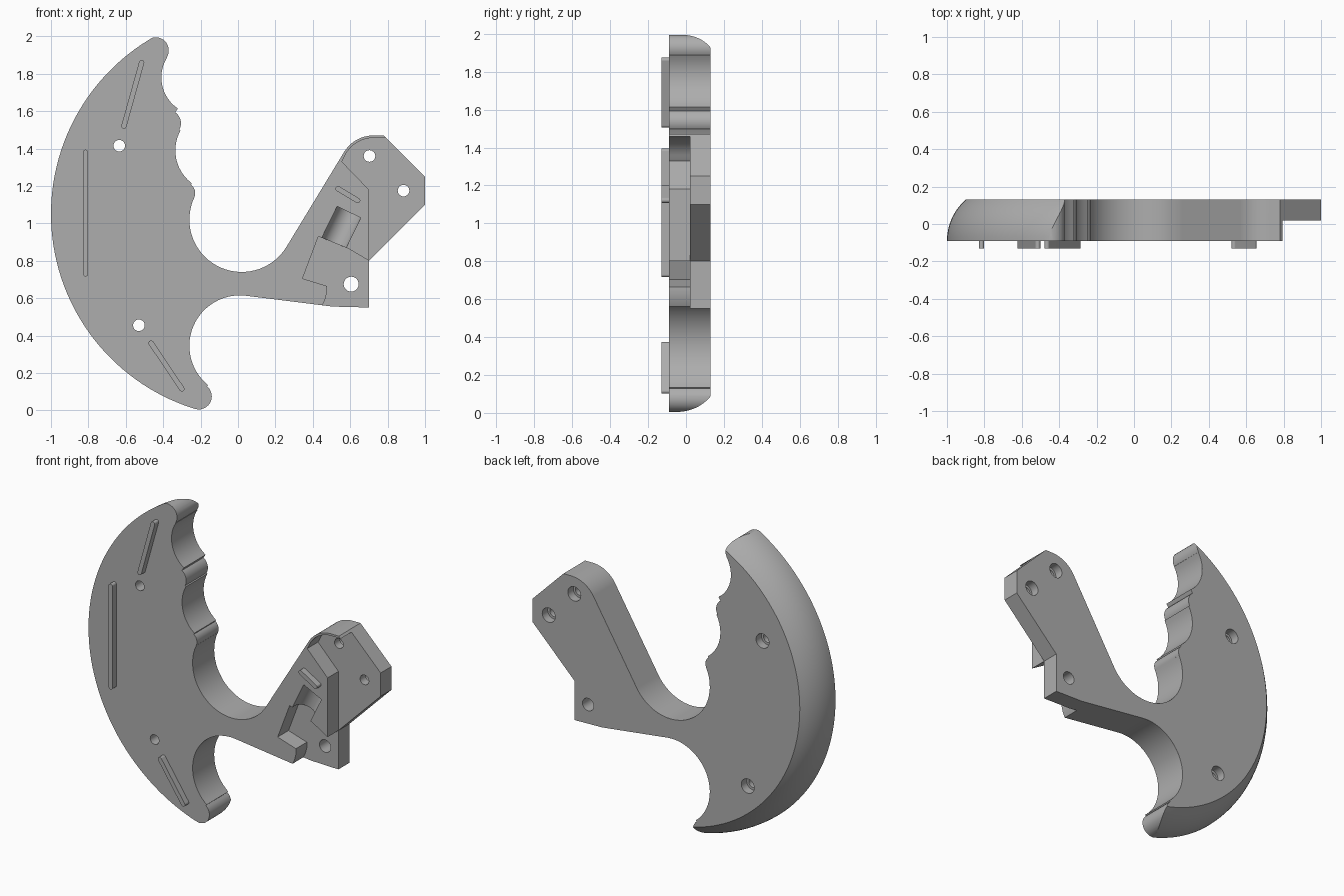
import bpy, bmesh, math
from mathutils import Vector

if "Cube" in bpy.data.objects:
    bpy.data.objects.remove(bpy.data.objects["Cube"], do_unlink=True)

FRONT, BACK, FLOOR = -0.09, 0.13, 0.02
CX, CZ, R = 0.09, 1.05, 1.09          # centre and radius of the outer arc

grey = bpy.data.materials.new("grey plastic")
grey.use_nodes = True
grey.diffuse_color = (0.42, 0.42, 0.42, 1)
grey.node_tree.nodes["Principled BSDF"].inputs["Base Color"].default_value = (0.42, 0.42, 0.42, 1)


def arc(x, z, r, a, b, n=12):
    steps = [math.radians(a + (b - a) * i / n) for i in range(n + 1)]
    return [(x + r * math.cos(t), z + r * math.sin(t)) for t in steps]


def finish(name, bm):
    bmesh.ops.recalc_face_normals(bm, faces=bm.faces)
    mesh = bpy.data.meshes.new(name)
    bm.to_mesh(mesh)
    bm.free()
    mesh.materials.append(grey)
    obj = bpy.data.objects.new(name, mesh)
    bpy.context.collection.objects.link(obj)
    return obj


def prism(name, pts, y0, y1, soften=None):
    """Extrude an x-z outline along y, optionally rounding some back edges."""
    bm = bmesh.new()
    face = bm.faces.new([bm.verts.new((x, y0, z)) for x, z in pts])
    ext = bmesh.ops.extrude_face_region(bm, geom=[face])
    moved = [v for v in ext["geom"] if isinstance(v, bmesh.types.BMVert)]
    bmesh.ops.translate(bm, verts=moved, vec=(0, y1 - y0, 0))
    if soften:
        bmesh.ops.recalc_face_normals(bm, faces=bm.faces)
        edges = [e for e in bm.edges if all(abs(v.co.y - y1) < 1e-5 for v in e.verts)
                 and all(soften(v.co) for v in e.verts)]
        bmesh.ops.bevel(bm, geom=edges, offset=0.02, segments=4, profile=0.5,
                        affect='EDGES', clamp_overlap=True)
    return finish(name, bm)


def lathe(name, profile, n=160):
    """Solid of revolution about the y axis through the arc centre."""
    bm = bmesh.new()
    rings = [[bm.verts.new((x, y, z)) for x, z in arc(CX, CZ, r, 0, 360, n)[:-1]]
             for r, y in profile]
    for a, b in zip(rings, rings[1:]):
        for i in range(n):
            j = (i + 1) % n
            bm.faces.new((a[i], a[j], b[j], b[i]))
    bm.faces.new(rings[0])
    bm.faces.new(rings[-1])
    return finish(name, bm)


def carve(obj, tool, operation='DIFFERENCE'):
    tool.hide_render = True
    mod = obj.modifiers.new("carve", 'BOOLEAN')
    mod.operation, mod.solver, mod.object = operation, 'EXACT', tool
    bpy.context.view_layer.objects.active = obj
    bpy.ops.object.modifier_apply(modifier=mod.name)
    bpy.data.objects.remove(tool, do_unlink=True)


def shade(obj):
    bpy.ops.object.select_all(action='DESELECT')
    obj.select_set(True)
    bpy.context.view_layer.objects.active = obj
    bpy.ops.object.shade_smooth_by_angle(angle=math.radians(28))
    mod = obj.modifiers.new("weighted normals", 'WEIGHTED_NORMAL')
    mod.keep_sharp = True


# Outline: upper tip, finger scoops, arm, mounting plate, lower scoop, lower tip
outline = (arc(-0.44, 1.925, 0.07, 121, -32) + arc(-0.21, 1.78, 0.2, 148, 236)
           + arc(-0.375, 1.535, 0.07, 56, -29) + arc(-0.115, 1.39, 0.22, 151, 233)
           + arc(-0.284, 1.162, 0.055, 53, -25) + arc(0.02, 1.02, 0.28, 155, 328, 32)
           + arc(0.725, 1.285, 0.185, 148, 90)
           + [(0.78, 1.47), (1, 1.25), (1, 1.1), (0.7, 0.8), (0.7, 0.55), (0.505, 0.555)]
           + arc(0.01, 0.345, 0.27, 83, 231, 28) + arc(-0.21, 0.075, 0.07, 51, -107)
           + arc(CX, CZ, 1.25, 253, 121, 20))


def inner_edge(co):
    near = math.hypot(co.x - CX, co.z - CZ) < 1.06
    return near and co.x < (0.72 if co.z > 0.82 else 0.3)


handle = prism("handle_body", outline, FRONT, BACK, inner_edge)

# Rounded outer rim, made by keeping only what lies inside a domed disc
bow = 0.292
dome = [(R, FRONT - 0.05)]
for i in range(11):
    d = 0.22 * i / 10
    dome.append((R - bow + math.sqrt(bow * bow - d * d), FRONT + d))
dome.append((dome[-1][0] - 0.02, BACK + 0.02))
carve(handle, lathe("rim_shape", dome), 'INTERSECT')

# Step in front of the mounting plate, with a thin lip around its top
step = ([(0.7, 0.75), (0.7, 1.18), (0.555, 1.33)] + arc(0.725, 1.285, 0.172, 160, 90)
        + [(1.1, 1.457), (1.1, 0.75)])
carve(handle, prism("step_cutter", step, FRONT - 0.1, FLOOR))

# Angled pocket near the bottom of the arm
pocket = [(0.43, 0.93), (0.345, 0.705), (0.475, 0.665), (0.475, 0.63), (0.465, 0.59),
          (0.445, 0.55), (0.44, 0.5), (0.75, 0.5), (0.75, 0.775), (0.7, 0.8), (0.59, 0.865)]
carve(handle, prism("pocket_cutter", pocket, FRONT - 0.1, FLOOR))

# Round channel running down into the pocket
a, b = Vector((0.593, FRONT + 0.03, 1.06)), Vector((0.5, FRONT + 0.03, 0.87))
bm = bmesh.new()
bmesh.ops.create_cone(bm, cap_ends=True, segments=40, radius1=0.07, radius2=0.07,
                      depth=(b - a).length)
bm.transform((b - a).to_track_quat('Z', 'Y').to_matrix().to_4x4())
bmesh.ops.translate(bm, verts=bm.verts, vec=(a + b) / 2)
carve(handle, finish("channel_cutter", bm))
along = (b - a).normalized()
side = Vector((-along.z, 0, along.x)) * 0.07
slot = [(p.x, p.z) for p in (a + side, a - side, b - side, b + side)]
carve(handle, prism("channel_mouth_cutter", slot, FRONT - 0.1, FRONT + 0.03))

# Screw holes, most with a wider counterbore at the back
for x, z, r, bore in [(-0.635, 1.415, 0.031, 0.046), (-0.53, 0.455, 0.031, 0.046),
                      (0.703, 1.36, 0.031, 0.046), (0.885, 1.175, 0.031, 0.046),
                      (0.605, 0.675, 0.04, 0)]:
    carve(handle, prism("hole_cutter", arc(x, z, r, 0, 360, 28)[:-1], -0.3, 0.3))
    if bore:
        carve(handle, prism("bore_cutter", arc(x, z, bore, 0, 360, 28)[:-1], 0.075, 0.3))
shade(handle)

# Raised locating ribs with round ends on the front face
for name, x0, z0, x1, z1 in [("upper_rib", -0.515, 1.86, -0.61, 1.52),
                             ("middle_rib", -0.815, 1.38, -0.815, 0.73),
                             ("lower_rib", -0.465, 0.36, -0.3, 0.115),
                             ("arm_rib", 0.535, 1.185, 0.64, 1.122)]:
    t = math.degrees(math.atan2(z1 - z0, x1 - x0))
    pts = arc(x0, z0, 0.014, t + 90, t + 270, 8) + arc(x1, z1, 0.014, t - 90, t + 90, 8)
    shade(prism(name, pts, -0.13, FRONT + 0.005))
